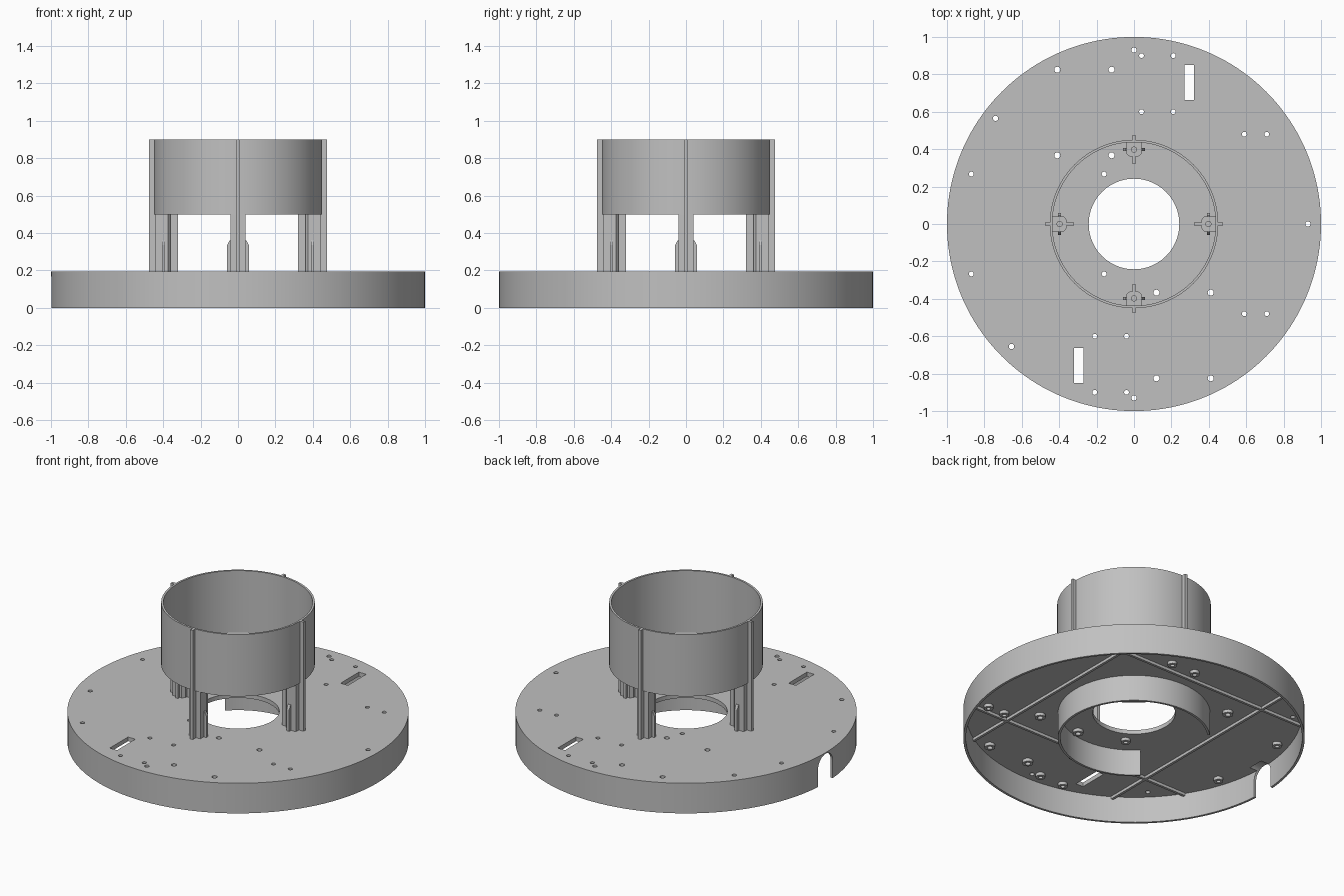
import bpy, bmesh, math
from mathutils import Matrix, Vector

if "Cube" in bpy.data.objects:
    bpy.data.objects.remove(bpy.data.objects["Cube"], do_unlink=True)

grey = bpy.data.materials.new("plain grey")
grey.use_nodes = True
COLOUR = (0.53, 0.53, 0.53, 1)
grey.diffuse_color = COLOUR
grey.node_tree.nodes["Principled BSDF"].inputs["Base Color"].default_value = COLOUR

TOP, UNDER = 0.195, 0.168      # main plate surfaces
RING_LOW, RING_TOP = 0.5, 0.9


def finish(bm, name, smooth=True):
    bmesh.ops.recalc_face_normals(bm, faces=bm.faces)
    mesh = bpy.data.meshes.new(name)
    bm.to_mesh(mesh)
    bm.free()
    mesh.materials.append(grey)
    obj = bpy.data.objects.new(name, mesh)
    bpy.context.collection.objects.link(obj)
    if smooth:
        shade(obj)
    return obj


def shade(obj):
    bpy.ops.object.select_all(action='DESELECT')
    obj.select_set(True)
    bpy.context.view_layer.objects.active = obj
    bpy.ops.object.shade_smooth_by_angle(angle=math.radians(30))


def lathe(bm, profile, start=0, sweep=360, steps=128, centre=(0, 0)):
    """Turn a closed (radius, z) profile about a vertical axis."""
    full = sweep == 360
    rows = []
    for i in range(steps if full else steps + 1):
        a = math.radians(start + sweep * i / steps)
        rows.append([bm.verts.new((centre[0] + r * math.cos(a),
                                   centre[1] + r * math.sin(a), z)) for r, z in profile])
    n = len(profile)
    for i in range(steps):
        a, b = rows[i], rows[(i + 1) % len(rows)]
        for j in range(n):
            k = (j + 1) % n
            bm.faces.new((a[j], b[j], b[k], a[k]))
    if not full:
        bm.faces.new(rows[0])
        bm.faces.new(rows[-1])


def tube(bm, inner, outer, low, high, **kw):
    lathe(bm, [(inner, low), (outer, low), (outer, high), (inner, high)], **kw)


def prism(bm, points, direction):
    """Extrude a flat polygon of 3D points along a vector."""
    face = bm.faces.new([bm.verts.new(p) for p in points])
    new = bmesh.ops.extrude_face_region(bm, geom=[face])["geom"]
    bmesh.ops.translate(bm, vec=Vector(direction),
                        verts=[v for v in new if isinstance(v, bmesh.types.BMVert)])


def box(bm, x0, x1, y0, y1, z0, z1):
    prism(bm, [(x0, y0, z0), (x1, y0, z0), (x1, y1, z0), (x0, y1, z0)], (0, 0, z1 - z0))


def rod(bm, x, y, radius, z0, z1):
    bmesh.ops.create_cone(bm, cap_ends=True, segments=20, radius1=radius, radius2=radius,
                          depth=z1 - z0, matrix=Matrix.Translation((x, y, (z0 + z1) / 2)))


def cut(obj, cutter):
    mod = obj.modifiers.new("cut", 'BOOLEAN')
    mod.operation, mod.solver, mod.object = 'DIFFERENCE', 'EXACT', cutter
    cutter.hide_render = True
    bpy.context.view_layer.update()
    bpy.context.view_layer.objects.active = obj
    bpy.ops.object.modifier_apply(modifier=mod.name)
    bpy.data.objects.remove(cutter, do_unlink=True)
    shade(obj)


# Screw holes: wide and narrow ones with bosses, plus plain ones
wide = [(-.41, .825), (-.12, .825), (-.41, .367), (-.12, .367),
        (.41, -.825), (.12, -.825), (.41, -.367), (.12, -.367)]
narrow = [(s * x, s * y) for s in (1, -1) for x in (.04, .21) for y in (.6, .9)]
narrow += [(x, s * .48) for s in (1, -1) for x in (.59, .71)]
narrow += [(x, s * .267) for s in (1, -1) for x in (-.87, -.16)]
plain = [(0, .93), (0, -.93), (.93, 0), (-.74, .565), (-.655, -.655)]
holes = [(p, .016) for p in wide] + [(p, .013) for p in narrow]

# Base plate with its outer skirt
bm = bmesh.new()
lathe(bm, [(.242, UNDER), (.985, UNDER), (.985, 0), (1, 0), (1, TOP), (.242, TOP)], steps=160)
plate = finish(bm, "base_plate", False)

# Cutters for screw holes, slots and the arched cable notch
bm = bmesh.new()
for (x, y), r in holes + [(p, .014) for p in plain]:
    rod(bm, x, y, r, .1, .3)
box(bm, .27, .322, .663, .85, .1, .3)
box(bm, -.322, -.27, -.85, -.663, .1, .3)
arch = [(-1.05, .075, -.05)]
arch += [(-1.05, .075 * math.cos(a), .113 + .075 * math.sin(a))
         for a in [math.pi * i / 16 for i in range(17)]]
arch.append((-1.05, -.075, -.05))
prism(bm, arch, (.12, 0, 0))
cut(plate, finish(bm, "plate_cutter", False))

# Screw bosses beneath the plate
bm = bmesh.new()
for p, r in holes:
    tube(bm, r, r + .015, UNDER - .02, UNDER + .001, centre=p, steps=20)
finish(bm, "screw_bosses")

# Inner collar beneath the plate, open towards the notch
bm = bmesh.new()
tube(bm, .432, .446, 0, UNDER + .001, start=-135, sweep=270, steps=96)
finish(bm, "inner_collar")

# Crossing stiffening ribs beneath the plate
bm = bmesh.new()
for s in (.53, -.53):
    box(bm, -.83, .83, s - .008, s + .008, UNDER - .018, UNDER + .001)
    box(bm, s - .008, s + .008, -.83, .83, UNDER - .018, UNDER + .001)
finish(bm, "under_ribs", False)

# Upper ring
bm = bmesh.new()
tube(bm, .437, .45, RING_LOW, RING_TOP)
finish(bm, "upper_ring")

# Four finned posts carrying the ring
for i, side in enumerate(("left", "back", "right", "front")):
    turn = Matrix.Rotation(math.pi / 2 * i, 4, 'Z')
    bm = bmesh.new()
    core = [(.442, -.04), (.442, .04), (.375, .04), (.36, .022), (.36, -.022), (.375, -.04)]
    prism(bm, [(x, y, TOP - .005) for x, y in core], (0, 0, RING_LOW - TOP + .005))
    bm.transform(turn)
    post = finish(bm, side + "_post", False)
    bm = bmesh.new()
    rod(bm, .398, 0, .014, .3, .6)
    bm.transform(turn)
    cut(post, finish(bm, "post_cutter", False))

    bm = bmesh.new()
    box(bm, .32, .365, -.009, .009, TOP - .005, RING_LOW)       # inner fin
    box(bm, .438, .475, -.009, .009, TOP - .005, RING_TOP)      # outer fin
    for s in (1, -1):                                           # side fins
        outline = [(.035, TOP - .005), (.058, TOP - .005), (.058, .335), (.045, .36), (.035, .36)]
        prism(bm, [(.389, s * y, z) for y, z in outline], (.018, 0, 0))
    bm.transform(turn)
    finish(bm, side + "_post_fins", False)
